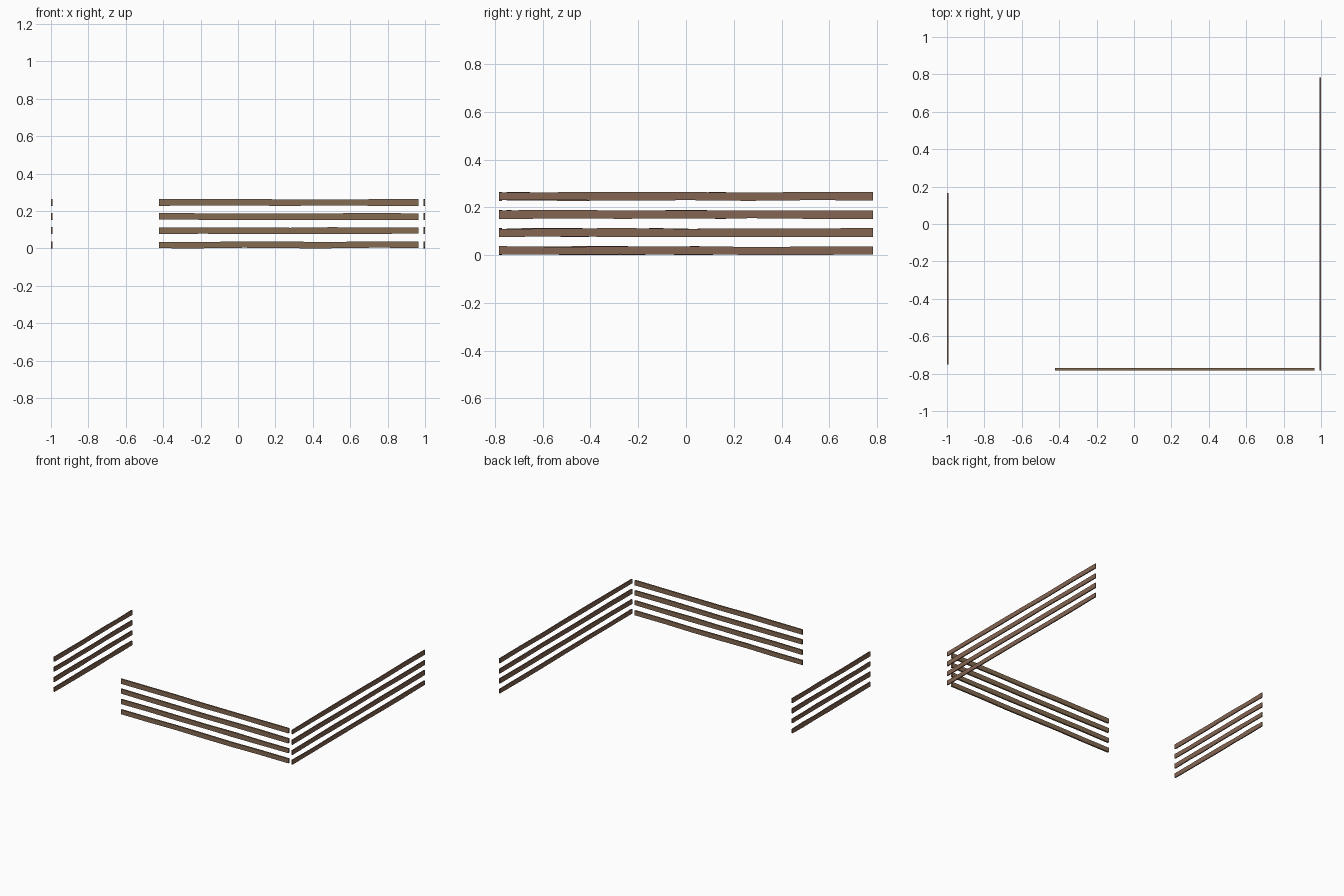
import bpy
import random
from mathutils import Vector

if "Cube" in bpy.data.objects:
    bpy.data.objects.remove(bpy.data.objects["Cube"], do_unlink=True)

rng = random.Random(4)


def material(name, color):
    mat = bpy.data.materials.new(name)
    mat.use_nodes = True
    mat.diffuse_color = color
    mat.node_tree.nodes["Principled BSDF"].inputs["Base Color"].default_value = color
    return mat


front_wood = material("brown wood", (0.235, 0.148, 0.086, 1))
side_wood = material("reddish brown wood", (0.228, 0.128, 0.085, 1))

HEIGHT = 0.034
SPACING = 0.0757
SEGMENTS = 6
WOBBLE = 0.002


def plank(name, start, end, thickness, mat):
    """Rough-sawn board: a rectangular section swept along its length."""
    start, end = Vector(start), Vector(end)
    along = (end - start).normalized()
    side = Vector((-along.y, along.x, 0)) * thickness / 2
    verts, faces = [], []
    for s in range(SEGMENTS + 1):
        centre = start.lerp(end, s / SEGMENTS)
        if 0 < s < SEGMENTS:
            centre += along * rng.uniform(-0.03, 0.03)
        # Uneven upper and lower edges
        low = -HEIGHT / 2 + rng.uniform(-WOBBLE, WOBBLE)
        high = HEIGHT / 2 + rng.uniform(-WOBBLE, WOBBLE)
        for sign, z in ((-1, low), (1, low), (1, high), (-1, high)):
            verts.append(centre + side * sign + Vector((0, 0, z)))
        if s:
            a, b = 4 * (s - 1), 4 * s
            for k in range(4):
                n = (k + 1) % 4
                faces.append((a + k, a + n, b + n, b + k))
    last = 4 * SEGMENTS
    faces += [(3, 2, 1, 0), tuple(range(last, last + 4))]
    mesh = bpy.data.meshes.new(name)
    mesh.from_pydata(verts, [], faces)
    mesh.materials.append(mat)
    mesh.update()
    obj = bpy.data.objects.new(name, mesh)
    bpy.context.collection.objects.link(obj)


# Three fence runs of four stacked planks each
runs = [
    ("front_plank", (-0.423, -0.776), (0.964, -0.776), 0.012, front_wood),
    ("left_plank", (0.996, -0.783), (0.996, 0.783), 0.008, side_wood),
    ("right_plank", (-0.996, -0.752), (-0.996, 0.167), 0.008, side_wood),
]
for name, start, end, thickness, mat in runs:
    for row in range(4):
        z = 0.019 + row * SPACING
        plank(f"{name}_{row + 1}", (*start, z), (*end, z), thickness, mat)
